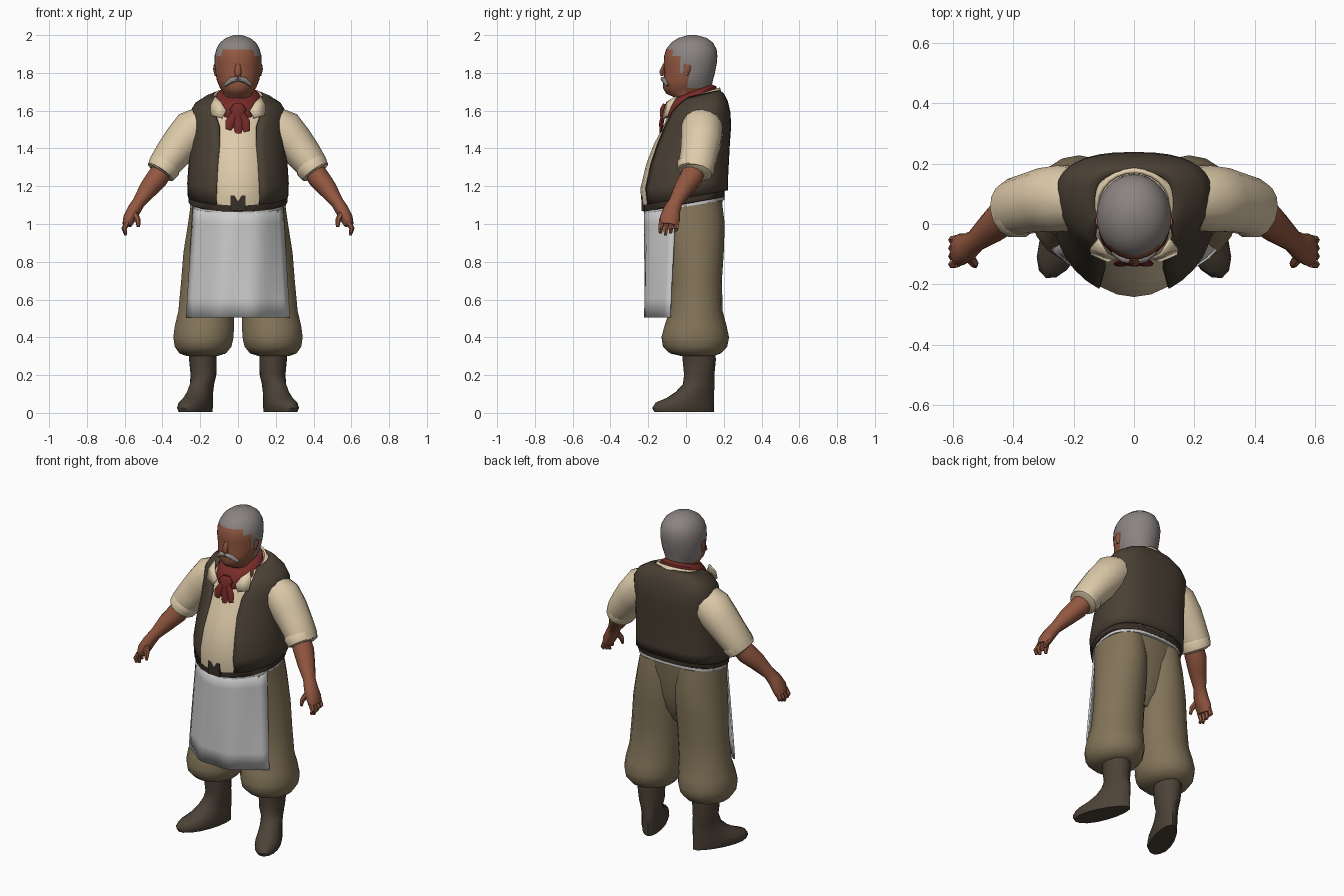
import bpy, bmesh, math
from mathutils import Vector


def material(name, r, g, b):
    m = bpy.data.materials.new(name)
    lin = [((c / 255 + 0.055) / 1.055) ** 2.4 for c in (r, g, b)]
    m.diffuse_color = (*lin, 1)
    return m


SKIN = material("skin", 146, 87, 64)
HAIR = material("grey hair", 138, 132, 129)
SHIRT = material("cream cloth", 222, 203, 170)
VEST = material("dark brown cloth", 74, 64, 52)
PANTS = material("khaki cloth", 131, 116, 89)
APRON = material("white cloth", 206, 206, 207)
BOOT = material("boot leather", 76, 66, 55)
BELT = material("belt leather", 56, 47, 39)
SCARF = material("red cloth", 118, 43, 39)


def build(name, rows, mat, s=1, closed=True, caps=True, thick=0, angle=45):
    """Skin a list of equal-length point rows; s=-1 mirrors in x."""
    bm = bmesh.new()
    vs = [[bm.verts.new((p[0] * s, p[1], p[2])) for p in r] for r in rows]
    n = len(vs[0])
    for a, b in zip(vs, vs[1:]):
        for i in range(n if closed else n - 1):
            j = (i + 1) % n
            bm.faces.new((a[i], a[j], b[j], b[i]))
    if caps and closed:
        bm.faces.new(vs[0])
        bm.faces.new(vs[-1])
    bmesh.ops.recalc_face_normals(bm, faces=bm.faces)
    me = bpy.data.meshes.new(name)
    bm.to_mesh(me)
    bm.free()
    ob = bpy.data.objects.new(name, me)
    bpy.context.collection.objects.link(ob)
    me.materials.append(mat)
    if thick:
        mod = ob.modifiers.new("thickness", 'SOLIDIFY')
        mod.thickness = thick
        mod.offset = 0
    bpy.ops.object.select_all(action='DESELECT')
    ob.select_set(True)
    bpy.context.view_layer.objects.active = ob
    bpy.ops.object.shade_smooth_by_angle(angle=math.radians(angle))
    return ob


def ring(z, rx, yf, yb, cx=0, bias=0.5, e=1, tilt=0, gap=0, n=20, grow=0, point=1):
    """Level ring from front yf to back yb; gap leaves a front opening."""
    cy = yf + (yb - yf) * bias
    rx, yf, yb = rx + grow, yf - grow, yb + grow
    t0 = math.asin(min(gap / rx, 1)) if gap else 0
    pts = []
    for i in range(n):
        t = t0 + (2 * math.pi - 2 * t0) * i / ((n - 1) if gap else n)
        sn, cs = math.sin(t), math.cos(t)
        k = e if cs < 0 else 1
        x = math.copysign(abs(sn) ** k, sn) * rx
        y = cy - cs ** point * (cy - yf) if cs > 0 else cy + abs(cs) ** k * (yb - cy)
        pts.append(Vector((cx + x, y, z + tilt * y)))
    return pts


def tube(name, path, mat, s=1, n=10):
    """Limb through (centre, radius, radius along y) stations."""
    cs = [Vector(p[0]) for p in path]
    rows = []
    for i, (c, p) in enumerate(zip(cs, path)):
        d = (cs[min(i + 1, len(cs) - 1)] - cs[max(i - 1, 0)]).normalized()
        v = Vector((0, 1, 0))
        v = (v - d * v.dot(d)).normalized()
        u = d.cross(v)
        rows.append([c + u * math.cos(a) * p[1] + v * math.sin(a) * p[2]
                     for a in (2 * math.pi * k / n for k in range(n))])
    return build(name, rows, mat, s)


# Shirt body and open vest: z, half width, front, back, opening, tilt
body = [(1.14, .25, -.218, .205, .115, .18), (1.21, .252, -.226, .205, .112, .1),
        (1.32, .245, -.195, .21, .105, .02), (1.42, .238, -.155, .215, .095, 0),
        (1.52, .238, -.115, .222, .10, 0), (1.585, .24, -.09, .218, .12, .03),
        (1.622, .212, -.072, .205, .13, .12), (1.648, .158, -.06, .185, .125, .2),
        (1.663, .12, -.05, .165, .115, .22)]
build("shirt_body", [ring(z, w, f - (.016 if z < 1.5 else .004), b, bias=.62, e=.78,
                          tilt=t, n=28, point=1.2) for z, w, f, b, g, t in body], SHIRT)
build("vest", [ring(z, w, f, b, bias=.62, e=.78, tilt=t, gap=g, n=29, grow=.009)
               for z, w, f, b, g, t in body], VEST, closed=False, thick=.016)

# Head with hair assigned by position
head = [(1.60, .08, -.02, .12), (1.67, .082, -.06, .13), (1.69, .074, -.105, .13),
        (1.72, .096, -.122, .135), (1.76, .112, -.12, .142), (1.80, .119, -.113, .153),
        (1.85, .124, -.118, .163), (1.89, .124, -.116, .166), (1.925, .115, -.105, .162),
        (1.96, .096, -.078, .143), (1.985, .064, -.04, .11), (2.0, .022, .01, .055)]
ob = build("head", [ring(z, w, f, b, n=32) for z, w, f, b in head], SKIN)
ob.data.materials.append(HAIR)
for p in ob.data.polygons:
    c = p.center
    if (c.z > 1.925 or (c.y > .01 and c.z > 1.73) or (c.y > -.04 and c.z > 1.82)
            or (c.y > -.07 and c.z > 1.88)):
        p.material_index = 1
tube("nose", [((0, -.112, 1.845), .012, .01), ((0, -.126, 1.805), .018, .016),
              ((0, -.122, 1.785), .016, .012)], SKIN, n=8)
for s in (1, -1):
    tube("ear", [((.116, .0, 1.785), .007, .01), ((.122, .005, 1.82), .01, .02),
                 ((.122, .01, 1.845), .006, .016)], SKIN, s, 8)
    tube("moustache_half", [((0, -.121, 1.768), .012, .014), ((.035, -.115, 1.762), .016, .014),
                            ((.07, -.096, 1.735), .008, .008)], HAIR, s, 8)

# Neckerchief, knot and tails
build("neckerchief", [ring(z, w, f, b, tilt=.38, point=.8) for z, w, f, b in
                      ((1.60, .115, -.112, .155), (1.63, .125, -.118, .168),
                       (1.668, .115, -.10, .16), (1.688, .088, -.075, .135))], SCARF)
tube("neckerchief_knot", [((0, -.11, 1.635), .025, .012), ((0, -.118, 1.605), .045, .022),
                          ((0, -.122, 1.565), .026, .016)], SCARF)
for x, z in ((-.052, 1.50), (.002, 1.472), (.048, 1.49)):
    tube("neckerchief_tail", [((x * .2, -.118, 1.59), .02, .012),
                              ((x * .8, -.13, 1.535), .028, .012),
                              ((x, -.134, z), .016, .007)], SCARF, n=8)

# Shirt collar band and wings
build("collar", [ring(1.60, .152, -.075, .19, tilt=.38, gap=.09, n=21),
                 ring(1.66, .124, -.07, .174, tilt=.35, gap=.08, n=21)],
      SHIRT, closed=False, thick=.012)
for s in (1, -1):
    build("collar_wing", [[(.09, -.10, 1.645), (.12, -.05, 1.675)],
                          [(.062, -.114, 1.60), (.145, -.08, 1.625)],
                          [(.085, -.122, 1.56), (.142, -.098, 1.575)]],
          SHIRT, s, closed=False, thick=.01)

# Belt, buckle and apron string
build("belt", [ring(z, w, -.226, .205, bias=.6, e=.8, tilt=.18, n=28)
               for z, w in ((1.105, .252), (1.11, .262), (1.168, .262), (1.178, .25))], BELT)
build("buckle", [[(x, y, z) for x, z in ((-.04, 1.07), (.04, 1.07), (.04, 1.15), (-.04, 1.15))]
                 for y in (-.236, -.205)], BELT)
build("apron_string", [ring(z, .255, -.222, .204, bias=.6, e=.8, tilt=.17, n=28)
                       for z in (1.092, 1.112)], APRON)

# Apron sheet with soft folds
rows = []
for k in range(7):
    h = k / 6
    row = []
    for i in range(19):
        t = i / 9 - 1
        fold = .007 * math.sin(t * 9 + h * 2) * (.4 + .6 * h)
        side = .16 - .02 * h
        row.append((t * (.235 + .037 * h), -.217 + side * abs(t) ** 2.2 + fold,
                    1.09 - .585 * h + .015 * abs(t) * (1 - h)))
    rows.append(row)
build("apron", rows, APRON, closed=False, thick=.01)

# Trousers: hips, then one billowing leg per side
build("hips", [ring(z, w, f, b, bias=.6, e=.9, tilt=.12 if z > 1 else 0)
               for z, w, f, b in ((.74, .06, -.03, .10), (.82, .12, -.07, .145),
                                  (.92, .22, -.12, .168),
                                  (1.02, .25, -.165, .185), (1.12, .252, -.205, .195))], PANTS)
legs = [(.30, .08, -.02, .14, .19), (.315, .125, -.085, .185, .187), (.35, .152, -.122, .218, .185),
        (.40, .162, -.13, .228, .183), (.46, .159, -.114, .215, .178), (.54, .15, -.088, .194, .168),
        (.70, .148, -.08, .19, .155), (.85, .148, -.10, .20, .143), (1.0, .14, -.13, .205, .127),
        (1.12, .125, -.15, .19, .125)]
foot = [(.0, .064, .172), (.022, .07, .178), (.05, .068, .168), (.075, .064, .135),
        (.105, .06, .11), (.145, .06, .088)]
for s in (1, -1):
    build("trouser_leg", [ring(z, w, f, b, cx=c, n=18) for z, w, f, b, c in legs], PANTS, s)
    # Boot: turned-out foot rings flowing into the shaft
    rows = []
    for z, w, l in foot:
        pts = []
        for i in range(16):
            a = 2 * math.pi * i / 16
            u, v = w * math.sin(a), -l * math.cos(a)
            u *= 1 + .15 * math.cos(a)
            # heels stay fixed while the instep slopes back
            v += .175 - l
            yaw = math.radians(23)
            pts.append(Vector((.222 + u * math.cos(yaw) - v * math.sin(yaw),
                               -.012 + v * math.cos(yaw) + u * math.sin(yaw), z + .005)))
        rows.append(pts)
    rows += [ring(z, w, f, b, cx=c, n=16) for z, w, f, b, c in
             ((.20, .068, -.01, .15, .183), (.28, .073, -.018, .158, .186),
              (.34, .076, -.02, .155, .188))]
    build("boot", rows, BOOT, s)

    # Rolled sleeve
    tube("sleeve", [((.18, .085, 1.545), .085, .10), ((.235, .085, 1.50), .112, .112),
                    ((.295, .08, 1.435), .103, .108), ((.35, .068, 1.365), .094, .10),
                    ((.395, .055, 1.305), .084, .098), ((.415, .05, 1.275), .075, .088)],
         SHIRT, s, 14)
    tube("sleeve_cuff", [((.375, .057, 1.325), .08, .092), ((.386, .054, 1.31), .088, .102),
                         ((.41, .046, 1.275), .08, .094), ((.415, .044, 1.268), .06, .07)],
         SHIRT, s, 14)
    # Forearm and hand
    tube("forearm", [((.38, .05, 1.31), .055, .06), ((.43, .025, 1.24), .058, .062),
                     ((.475, -.015, 1.185), .05, .052), ((.525, -.055, 1.115), .034, .038),
                     ((.55, -.075, 1.075), .036, .046), ((.575, -.085, 1.03), .034, .054),
                     ((.588, -.09, .995), .025, .05)], SKIN, s, 12)
    for i in range(4):
        y = -.13 + i * .027
        tip = .94 + .012 * abs(i - 1)
        tube("finger", [((.585, y, 1.01), .014, .014), ((.603, y - .004, .975), .014, .014),
                        ((.594, y - .006, tip), .008, .009)], SKIN, s, 6)
    tube("thumb", [((.55, -.105, 1.06), .018, .018), ((.53, -.13, 1.02), .015, .015),
                   ((.527, -.138, .985), .009, .009)], SKIN, s, 6)
